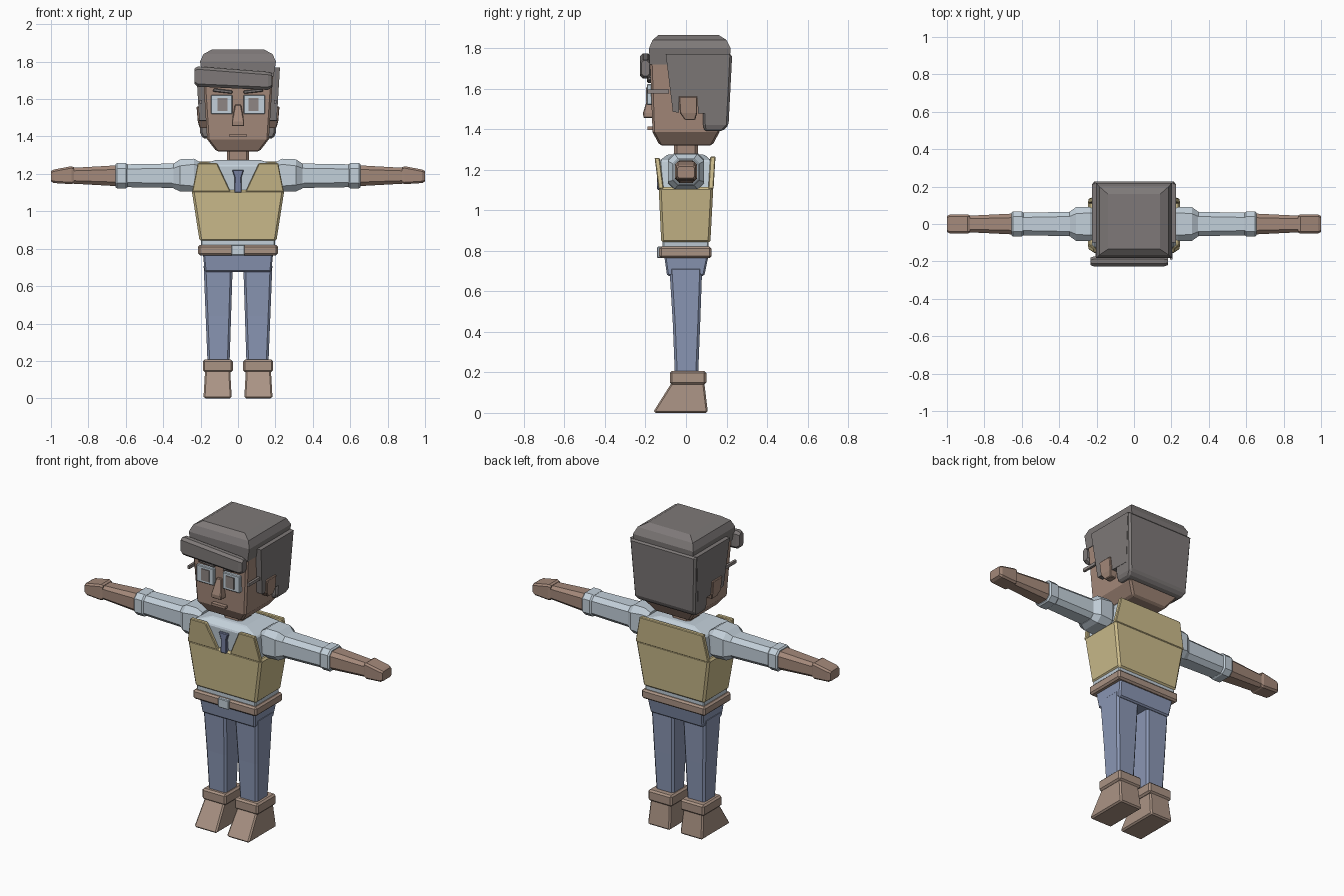
import bpy, bmesh


def material(name, r, g, b):
    m = bpy.data.materials.new(name)
    m.diffuse_color = [((c / 255 + 0.055) / 1.055) ** 2.4 for c in (r, g, b)] + [1]
    return m


HAIR = material("hair_grey", 126, 121, 120)
SKIN = material("skin", 164, 137, 122)
BROWN = material("leather_brown", 170, 147, 132)
VEST = material("vest_tan", 204, 188, 140)
SHIRT = material("shirt_pale_blue", 195, 208, 218)
DENIM = material("trouser_blue", 139, 151, 181)
TIE = material("tie_blue", 118, 128, 160)
EYE = material("eye_grey", 142, 134, 131)


def loft(name, rings, mat, bevel=0.0):
    """Skin a closed solid through rings with equal point counts."""
    bm = bmesh.new()
    loops = [[bm.verts.new(p) for p in ring] for ring in rings]
    n = len(loops[0])
    for a, b in zip(loops, loops[1:]):
        for i in range(n):
            bm.faces.new((a[i], a[(i + 1) % n], b[(i + 1) % n], b[i]))
    bm.faces.new(loops[0])
    bm.faces.new(loops[-1])
    bmesh.ops.recalc_face_normals(bm, faces=bm.faces)
    me = bpy.data.meshes.new(name)
    bm.to_mesh(me)
    bm.free()
    me.materials.append(mat)
    ob = bpy.data.objects.new(name, me)
    bpy.context.collection.objects.link(ob)
    if bevel:
        mod = ob.modifiers.new("edge", "BEVEL")
        mod.width, mod.segments = bevel, 1
        mod.limit_method, mod.angle_limit = "ANGLE", 0.6
    return ob


def stack(name, sections, mat, bevel=0.0, s=1):
    """Sections of (z, x0, x1, y0, y1), from bottom to top."""
    loft(name, [[(s * x0, y0, z), (s * x1, y0, z), (s * x1, y1, z), (s * x0, y1, z)]
                for z, x0, x1, y0, y1 in sections], mat, bevel)


def box(name, x0, x1, y0, y1, z0, z1, mat, bevel=0.0, s=1):
    stack(name, [(z0, x0, x1, y0, y1), (z1, x0, x1, y0, y1)], mat, bevel, s)


def tube(name, sections, mat, s=1, bevel=0.0):
    """Chamfered sections along x: (x, half_y, half_z, centre_z, chamfer, centre_y)."""
    rings = []
    for x, hy, hz, cz, c, cy in sections:
        rings.append([(s * x, cy + y, cz + z) for y, z in (
            (hy, hz - c), (hy - c, hz), (c - hy, hz), (-hy, hz - c),
            (-hy, c - hz), (c - hy, -hz), (hy - c, -hz), (hy, c - hz))])
    loft(name, rings, mat, bevel)


def plate(name, outline, y0, y1, mat, s=1, lean=0.0):
    """Extrude an (x, z) outline in y; lean shifts it in y with height."""
    z0 = min(z for _, z in outline)
    loft(name, [[(s * x, y + lean * (z - z0), z) for x, z in outline]
                for y in (y0, y1)], mat, 0.004)


# Head and neck
stack("head", [(1.32, -.115, .115, -.13, .13), (1.385, -.165, .165, -.165, .165),
               (1.74, -.188, .188, -.178, .19)], SKIN, .01)
box("neck", -.06, .06, -.06, .06, 1.24, 1.34, SKIN, .015)
stack("nose", [(1.455, -.033, .033, -.21, -.15), (1.48, -.033, .033, -.212, -.15),
               (1.57, -.016, .016, -.185, -.15)], SKIN, .004)
box("mouth", -.046, .046, -.19, -.15, 1.397, 1.412, SKIN)

# Hair
stack("hair_cap", [(1.72, -.19, .19, -.18, .215), (1.80, -.203, .203, -.182, .22),
                   (1.84, -.185, .185, -.165, .2), (1.865, -.14, .14, -.135, .16)], HAIR)
stack("hair_back", [(1.39, -.19, .19, .09, .18), (1.42, -.202, .202, .085, .21),
                    (1.77, -.222, .222, .08, .228)], HAIR, .01)
tube("hair_fringe", [(-.232, .02, .042, 1.722, .012, -.2), (-.215, .027, .054, 1.72, .015, -.2),
                     (.16, .027, .048, 1.697, .015, -.2), (.182, .02, .038, 1.7, .012, -.2)], HAIR)

for s, side in ((-1, "left"), (1, "right")):
    # Side hair with a notch around the ear
    outline = [(-.10, 1.77), (.215, 1.77), (.18, 1.475), (.06, 1.478), (.055, 1.56),
               (-.035, 1.56), (-.035, 1.482), (-.065, 1.485)]
    loft("side_hair_" + side,
         [[(s * (x + .06 * (z - 1.48)), y, z) for y, z in outline] for x in (.165, .207)], HAIR)
    stack("ear_" + side, [(1.445, .165, .205, -.005, .045), (1.48, .165, .215, -.03, .055),
                          (1.56, .165, .222, -.035, .055)], SKIN, .004, s)
    # Eyes, brows and glasses
    box("glasses_rim_" + side, .03, .145, -.193, -.165, 1.52, 1.622, SHIRT, .004, s)
    box("eye_" + side, .056, .11, -.198, -.19, 1.536, 1.606, EYE, 0, s)
    box("glasses_temple_" + side, .193, .207, -.19, -.085, 1.577, 1.595, EYE, 0, s)
    plate("brow_" + side, [(.03, 1.628), (.135, 1.64), (.13, 1.658), (.03, 1.645)],
          -.192, -.16, HAIR, s)

    # Arms
    tube("shoulder_" + side, [(.2, .075, .07, 1.19, .02, 0), (.235, .09, .088, 1.193, .03, 0),
                              (.31, .09, .086, 1.192, .035, 0), (.345, .065, .066, 1.188, .025, 0)],
         SHIRT, s)
    tube("sleeve_" + side, [(.3, .066, .066, 1.19, .025, 0), (.6, .06, .061, 1.19, .025, 0)], SHIRT, s)
    tube("sleeve_cuff_" + side, [(.592, .06, .062, 1.19, .024, 0), (.6, .067, .067, 1.19, .027, 0),
                                 (.648, .067, .067, 1.19, .027, 0), (.656, .06, .06, 1.19, .024, 0)],
         SHIRT, s)
    tube("forearm_" + side, [(.64, .056, .056, 1.19, .022, 0), (.89, .044, .042, 1.19, .016, 0)], SKIN, s)
    tube("hand_" + side, [(.877, .046, .042, 1.193, .008, 0), (.89, .051, .048, 1.193, .01, 0),
                          (.985, .05, .036, 1.187, .01, 0), (1.0, .042, .028, 1.187, .008, 0)], SKIN, s)

    # Legs and boots
    stack("leg_" + side, [(.19, .045, .163, -.055, .06), (.44, .037, .173, -.065, .07),
                          (.72, .028, .184, -.082, .08)], DENIM, .012, s)
    box("boot_cuff_" + side, .028, .188, -.08, .1, .14, .207, BROWN, .01, s)
    stack("boot_" + side, [(0, .036, .182, -.157, .107), (.012, .034, .184, -.157, .107),
                           (.15, .042, .176, -.07, .09)], BROWN, .008, s)

    # Upper vest front, open in a V
    plate("vest_front_" + side, [(.215, 1.258), (.112, 1.258), (.04, 1.105), (.245, 1.105)],
          -.135, -.11, VEST, s, -.13)

# Torso
stack("shirt", [(.80, -.195, .195, -.115, .11), (1.11, -.225, .225, -.12, .12),
                (1.245, -.21, .21, -.13, .125), (1.275, -.115, .115, -.09, .09)], SHIRT, .006)
stack("vest_body", [(.838, -.205, .205, -.122, .12), (1.115, -.248, .248, -.135, .135)], VEST, .012)
plate("vest_back", [(-.245, 1.105), (.245, 1.105), (.212, 1.265), (-.212, 1.265)],
      .11, .136, VEST, 1, .06)
plate("tie", [(-.02, 1.1), (.02, 1.1), (.018, 1.18), (.032, 1.222), (-.032, 1.222), (-.018, 1.18)],
      -.142, -.11, TIE)

# Belt and hips
box("belt", -.213, .213, -.132, .126, .764, .82, BROWN, .01)
box("buckle", -.036, .036, -.143, -.12, .764, .82, SHIRT, .004)
stack("hips", [(.675, -.178, .178, -.093, .09), (.78, -.188, .188, -.108, .112)], DENIM, .008)
